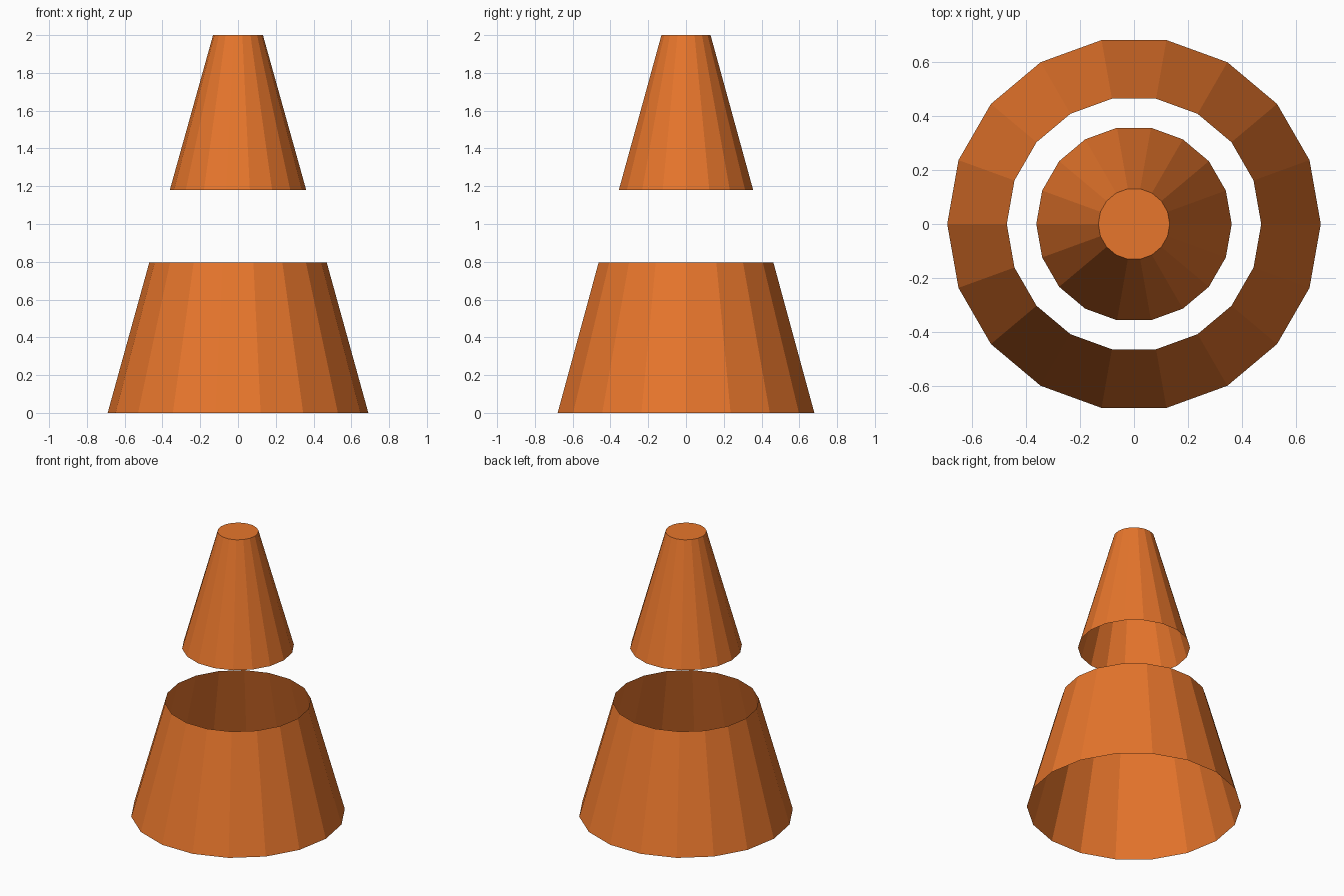
import bpy, bmesh
from math import cos, sin, tau

if "Cube" in bpy.data.objects:
    bpy.data.objects.remove(bpy.data.objects["Cube"])

SIDES = 18

orange = bpy.data.materials.new("orange")
orange.diffuse_color = (0.80, 0.18, 0.025, 1)
orange.use_nodes = True
orange.node_tree.nodes["Principled BSDF"].inputs["Base Color"].default_value = orange.diffuse_color


def frustum(name, r0, z0, r1, z1, cap_top=False):
    """Thin flat-shaded cone section, open below."""
    bm = bmesh.new()
    rings = [[bm.verts.new((r * cos(tau * i / SIDES), r * sin(tau * i / SIDES), z))
              for i in range(SIDES)] for r, z in ((r0, z0), (r1, z1))]
    low, high = rings
    for i in range(SIDES):
        j = (i + 1) % SIDES
        bm.faces.new((low[i], low[j], high[j], high[i]))
    if cap_top:
        bm.faces.new(high)
    mesh = bpy.data.meshes.new(name)
    bm.to_mesh(mesh)
    bm.free()
    mesh.materials.append(orange)
    obj = bpy.data.objects.new(name, mesh)
    bpy.context.collection.objects.link(obj)
    return obj


# Lower band, open at both ends
frustum("lower_cone_band", 0.69, 0.0, 0.47, 0.795)
# Upper tip, closed on top and open below
frustum("upper_cone_tip", 0.361, 1.18, 0.132, 2.0, cap_top=True)
